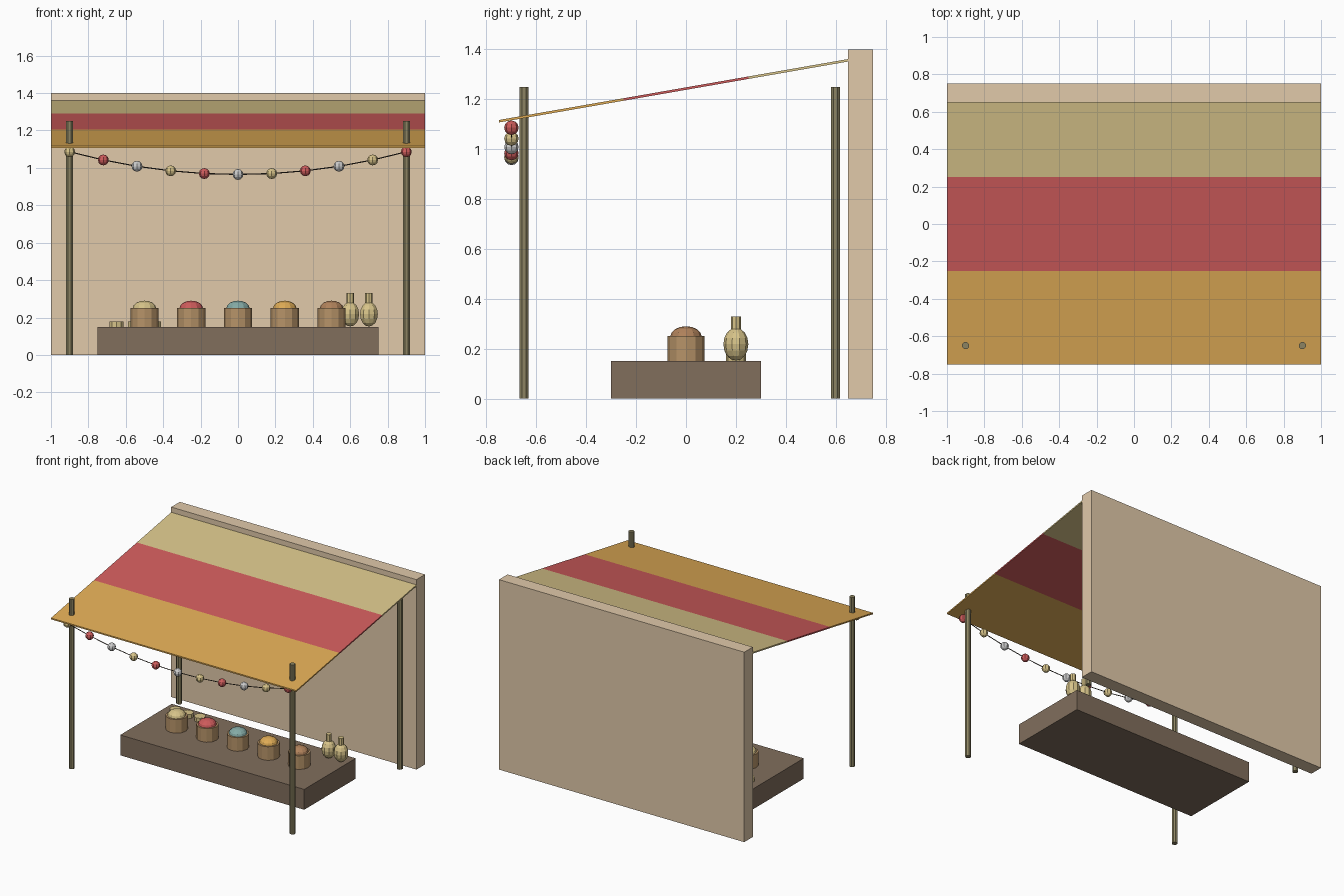
import bpy, math
from mathutils import Vector

if "Cube" in bpy.data.objects:
    bpy.data.objects.remove(bpy.data.objects["Cube"])

MATS = {}
COLORS = {"sand": (224, 200, 168), "wood": (128, 110, 93), "pole": (139, 131, 98),
          "straw": (214, 194, 136), "red": (205, 92, 92), "gold": (222, 170, 86),
          "teal": (132, 170, 165), "clay": (181, 146, 104), "brown": (176, 130, 92),
          "white": (225, 225, 225), "cord": (70, 62, 52)}


def finish(ob, name, color):
    ob.name = name
    if color not in MATS:
        m = bpy.data.materials.new(color)
        m.diffuse_color = [(c / 255) ** 2.2 for c in COLORS[color]] + [1]
        m.use_nodes = True
        m.node_tree.nodes["Principled BSDF"].inputs["Base Color"].default_value = m.diffuse_color
        MATS[color] = m
    ob.data.materials.append(MATS[color])
    return ob


def box(name, color, lo, hi):
    lo, hi = Vector(lo), Vector(hi)
    bpy.ops.mesh.primitive_cube_add(size=1, location=(lo + hi) / 2)
    ob = bpy.context.object
    ob.scale = hi - lo
    return finish(ob, name, color)


def cyl(name, color, x, y, z0, z1, r, n, turn=0.0):
    bpy.ops.mesh.primitive_cylinder_add(vertices=n, radius=r, depth=z1 - z0,
                                        location=(x, y, (z0 + z1) / 2), rotation=(0, 0, turn))
    return finish(bpy.context.object, name, color)


def ball(name, color, loc, r, rz, seg, rings):
    bpy.ops.mesh.primitive_uv_sphere_add(segments=seg, ring_count=rings, radius=1, location=loc)
    ob = bpy.context.object
    ob.scale = (r, r, rz)
    return finish(ob, name, color)


# back wall and counter
box("back_wall", "sand", (-1, 0.65, 0), (1, 0.75, 1.4))
box("counter", "wood", (-0.75, -0.3, 0), (0.75, 0.3, 0.15))

# corner poles
for x in (-0.9, 0.9):
    for y, label in ((-0.65, "front"), (0.6, "back")):
        cyl(label + "_pole", "pole", x, y, 0, 1.25, 0.02, 8, math.pi / 8)

# striped sloping awning, tucked into the wall
def awning_z(y):
    return 1.243 + 0.1745 * y

for color, y0, y1 in (("gold", -0.75, -0.25), ("red", -0.25, 0.25), ("straw", 0.25, 0.66)):
    verts = [(x, y, awning_z(y) + dz) for x in (-1, 1)
             for y, dz in ((y0, -0.005), (y1, -0.005), (y1, 0.005), (y0, 0.005))]
    faces = [(0, 3, 2, 1), (4, 5, 6, 7)]
    faces += [(i, (i + 1) % 4, (i + 1) % 4 + 4, i + 4) for i in range(4)]
    me = bpy.data.meshes.new("awning")
    me.from_pydata(verts, [], faces)
    ob = bpy.data.objects.new("awning", me)
    bpy.context.collection.objects.link(ob)
    finish(ob, "awning_stripe_" + color, color)

# spice pots with domed heaps
for i, color in enumerate(("straw", "red", "teal", "gold", "brown")):
    x = -0.5 + 0.25 * i
    cyl("pot", "clay", x, 0, 0.15, 0.25, 0.075, 12)
    ball("spice_heap", color, (x, 0, 0.25), 0.0625, 0.04, 12, 8)

# small dishes and vases along the back of the counter
for x in (-0.65, -0.55, -0.45):
    cyl("dish", "straw", x, 0.2, 0.15, 0.18, 0.04, 10)
for x in (0.6, 0.7):
    ball("vase_body", "straw", (x, 0.2, 0.218), 0.05, 0.066, 10, 8)
    cyl("vase_neck", "straw", x, 0.2, 0.265, 0.33, 0.02, 8)

# hanging bead garland
points = [Vector((x, -0.7, 0.965 + 0.121 * (x / 0.9) ** 2))
          for x in (-0.9 + 0.18 * i for i in range(11))]
for i, p in enumerate(points):
    ball("garland_bead", ("straw", "red", "white")[i % 3], p, 0.029, 0.029, 8, 6)
for a, b in zip(points, points[1:]):
    ob = cyl("garland_cord", "cord", 0, 0, 0, (b - a).length, 0.003, 6)
    ob.location = (a + b) / 2
    ob.rotation_euler = (b - a).to_track_quat('Z', 'Y').to_euler()
